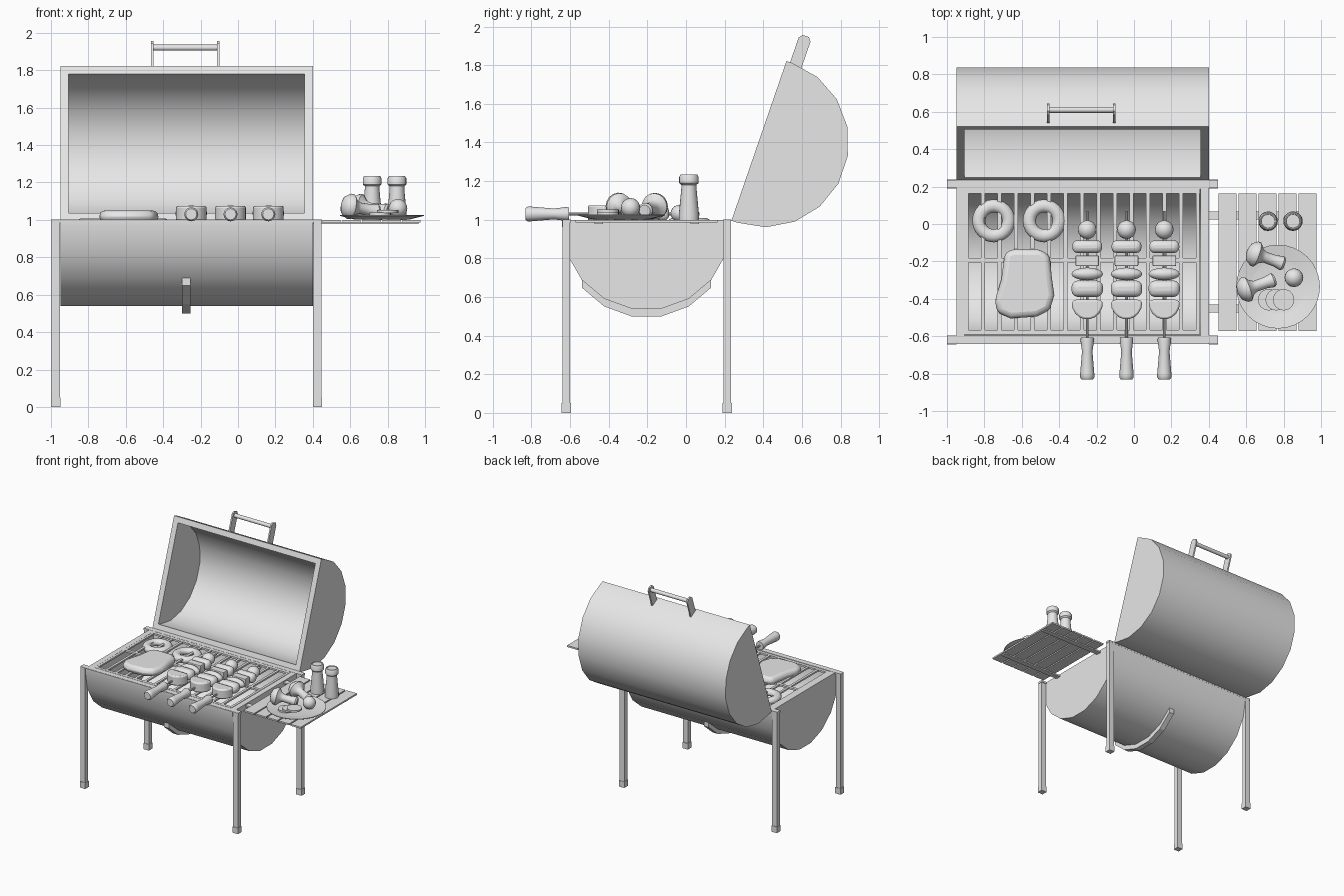
import bpy, bmesh
from math import sin, cos, radians, pi
from mathutils import Vector

cube = bpy.data.objects.get("Cube")
if cube:
    bpy.data.objects.remove(cube)

grey = bpy.data.materials.new("plain grey")
grey.use_nodes = True
GREY = (0.8, 0.8, 0.8, 1)
grey.diffuse_color = GREY
next(n for n in grey.node_tree.nodes if n.type == 'BSDF_PRINCIPLED').inputs["Base Color"].default_value = GREY


def finish(name, bm, smooth=None, bevel=0, segments=2):
    bmesh.ops.recalc_face_normals(bm, faces=bm.faces)
    me = bpy.data.meshes.new(name)
    bm.to_mesh(me)
    bm.free()
    me.materials.append(grey)
    ob = bpy.data.objects.new(name, me)
    bpy.context.collection.objects.link(ob)
    if bevel:
        mod = ob.modifiers.new("rounding", 'BEVEL')
        mod.width, mod.segments, mod.limit_method = bevel, segments, 'ANGLE'
    if smooth:
        bpy.ops.object.select_all(action='DESELECT')
        ob.select_set(True)
        bpy.context.view_layer.objects.active = ob
        bpy.ops.object.shade_smooth_by_angle(angle=radians(smooth))
    return ob


def add_box(bm, x, y, z):
    made = bmesh.ops.create_cube(bm, size=1)["verts"]
    for v in made:
        v.co = Vector([(r[0] + r[1]) / 2 + c * (r[1] - r[0]) for r, c in zip((x, y, z), v.co)])


def box(name, x, y, z, **kw):
    bm = bmesh.new()
    add_box(bm, x, y, z)
    return finish(name, bm, **kw)


def prism(name, profile, lo, hi, axis, **kw):
    """Closed profile swept along x (profile in y,z) or z (profile in x,y)."""
    bm = bmesh.new()
    put = (lambda a, b, h: (h, a, b)) if axis == 'x' else (lambda a, b, h: (a, b, h))
    rings = [[bm.verts.new(put(a, b, h)) for a, b in profile] for h in (lo, hi)]
    n = len(profile)
    for r in rings:
        bm.faces.new(r)
    for i in range(n):
        j = (i + 1) % n
        bm.faces.new((rings[0][i], rings[0][j], rings[1][j], rings[1][i]))
    return finish(name, bm, **kw)


def lathe(name, profile, start, direction=(0, 0, 1), sides=16, smooth=40):
    """Turned shape: (radius, distance) pairs along a direction."""
    bm = bmesh.new()
    turn = Vector((0, 0, 1)).rotation_difference(Vector(direction))
    rings = []
    for r, h in profile:
        ring = [Vector((r * cos(2 * pi * k / sides), r * sin(2 * pi * k / sides), h)) for k in range(sides)]
        rings.append([bm.verts.new(turn @ p + Vector(start)) for p in ring])
    for a, b in zip(rings, rings[1:]):
        for k in range(sides):
            j = (k + 1) % sides
            bm.faces.new((a[k], a[j], b[j], b[k]))
    bm.faces.new(rings[0])
    bm.faces.new(rings[-1])
    return finish(name, bm, smooth)


def ball(name, centre, size):
    bm = bmesh.new()
    bmesh.ops.create_uvsphere(bm, u_segments=16, v_segments=10, radius=1)
    for v in bm.verts:
        v.co = Vector([c + s * p for c, s, p in zip(centre, size, v.co)])
    return finish(name, bm, 60)


# Half-barrel shell: rounded trough with walls and a rim
LEFT, RIGHT, R, WALL = -0.95, 0.40, 0.4375, 0.045


def trough_profile(radius):
    arc = [(R - radius * cos(radians(a)), 0.03 + radius * sin(radians(a))) for a in range(0, 181, 20)]
    return [(R - radius, 0)] + arc + [(R + radius, 0)]


def half_barrel(name, place):
    bm = bmesh.new()
    loops = []
    for radius, inset in ((R, 0), (R - WALL, WALL)):
        ends = [[bm.verts.new((x, *place(u, d))) for u, d in trough_profile(radius)]
                for x in (LEFT + inset, RIGHT - inset)]
        for e in ends:
            bm.faces.new(e)
        for i in range(len(ends[0]) - 1):
            bm.faces.new((ends[0][i], ends[0][i + 1], ends[1][i + 1], ends[1][i]))
        loops.append((ends[0][0], ends[0][-1], ends[1][-1], ends[1][0]))
    outer, inner = loops
    for i in range(4):
        j = (i + 1) % 4
        bm.faces.new((outer[i], outer[j], inner[j], inner[i]))
    return finish(name, bm, 30)


def in_bowl(u, d):
    return (u - 0.642, 1 - d)


def in_lid(u, d):
    return (0.235 + 0.326 * u + 0.945 * d, 0.995 + 0.945 * u - 0.326 * d)


half_barrel("bowl", in_bowl)
half_barrel("lid", in_lid)

# Strap under the bowl
under = [in_bowl(u, d) for u, d in trough_profile(R)[3:9]]
prism("bowl_strap", under + [(y, z - 0.04) for y, z in reversed(under)], -0.30, -0.255, 'x')

# Lid handle
for x in (-0.465, -0.112):
    base = [in_lid(0.85, 0.02), in_lid(0.85, 0.085)]
    tip = [in_lid(u, d) for u, d in ((1.01, 0.085), (1.03, 0.07), (1.03, 0.035), (1.01, 0.02))]
    prism("lid_handle_bracket", base + tip, x, x + 0.012, 'x')
bar_y, bar_z = in_lid(0.998, 0.053)
lathe("lid_handle_bar", [(0.016, 0), (0.016, 0.365)], (-0.465, bar_y, bar_z), (1, 0, 0))

# Legs, feet and top rails
for x in (-0.975, 0.425):
    for y in (-0.62, 0.213):
        box("leg", (x - 0.022, x + 0.022), (y - 0.02, y + 0.02), (0, 1))
        box("foot", (x - 0.025, x + 0.025), (y - 0.024, y + 0.024), (0, 0.05))
for y in (-0.616, 0.213):
    box("top_rail", (-1, 0.45), (y - 0.021, y + 0.021), (0.985, 1.001))

# Cooking grate: frame, cross bar and long bars
bm = bmesh.new()
for y in (-0.578, -0.195, 0.175):
    add_box(bm, (-0.906, 0.352), (y - 0.012, y + 0.012), (0.985, 1))
for i in range(15):
    x = -0.896 + i * 0.0883
    add_box(bm, (x - 0.01, x + 0.01), (-0.588, 0.187), (0.986, 0.999))
finish("cooking_grate", bm)

# Side shelf
for i in range(5):
    x = 0.452 + i * 0.107
    box("shelf_plank", (x, x + 0.096), (-0.572, 0.163), (0.987, 1))
for y in (0.045, -0.452):
    box("shelf_support", (0.40, 0.965), (y - 0.022, y + 0.022), (0.977, 0.99))

# Shakers
for x in (0.717, 0.85):
    lathe("shaker", [(0.052, 0), (0.052, 0.03), (0.039, 0.165), (0.039, 0.18), (0.05, 0.19),
                     (0.05, 0.222), (0.043, 0.235), (0.038, 0.235), (0.036, 0.23)], (x, 0.015, 1), sides=20)

# Plate with mushrooms, a small tomato and slices
lathe("plate", [(0.13, 0), (0.15, 0.002), (0.224, 0.02), (0.224, 0.025), (0.15, 0.012), (0.14, 0.01)],
      (0.77, -0.335, 1.001), sides=32)
mushroom = [(0.015, 0), (0.048, 0.012), (0.068, 0.04), (0.068, 0.058), (0.042, 0.078),
            (0.03, 0.1), (0.031, 0.16), (0.039, 0.2), (0.03, 0.212)]
for start, way in (((0.605, -0.145, 1.078), (0.95, -0.33, -0.15)), ((0.555, -0.365, 1.08), (0.95, 0.33, -0.17))):
    lathe("mushroom", mushroom, start, way)
ball("small_tomato", (0.855, -0.287, 1.062), (0.05, 0.05, 0.05))
for i in range(3):
    lathe("vegetable_slice", [(0.057, 0), (0.057, 0.014)], (0.72 + 0.04 * i, -0.405, 1.012 + 0.013 * i), sides=24)

# Skewers
for x in (-0.25, -0.04, 0.162):
    lathe("skewer_rod", [(0.007, 0), (0.007, 0.70)], (x, -0.63, 1.03), (0, 1, 0), sides=8)
    lathe("skewer_handle", [(0.03, 0), (0.038, 0.012), (0.038, 0.03), (0.028, 0.15), (0.036, 0.21), (0.034, 0.225)],
          (x, -0.832, 1.03), (0, 1, 0), sides=12)
    ball("skewer_tomato", (x, -0.03, 1.033), (0.05, 0.05, 0.045))
    box("skewer_meat", (x - 0.08, x + 0.08), (-0.155, -0.087), (0.995, 1.07), bevel=0.028, segments=3, smooth=40)
    box("skewer_block", (x - 0.063, x + 0.063), (-0.225, -0.168), (1.0, 1.065), bevel=0.006)
    ball("skewer_pepper", (x, -0.267, 1.035), (0.084, 0.034, 0.04))
    box("skewer_meat", (x - 0.084, x + 0.084), (-0.39, -0.302), (0.995, 1.075), bevel=0.034, segments=3, smooth=40)
    half = [(x - 0.084 * cos(radians(a)), -0.42 - 0.09 * sin(radians(a))) for a in range(0, 181, 20)]
    prism("skewer_half_onion", half + [(x + 0.07, -0.405), (x - 0.07, -0.405)], 0.995, 1.075, 'z',
          bevel=0.02, smooth=40)

# Rings lying in the grate
for x in (-0.75, -0.48):
    bm = bmesh.new()
    rows = []
    for i in range(24):
        a = 2 * pi * i / 24
        row = []
        for k in range(10):
            b = 2 * pi * k / 10
            r = 0.08 + 0.035 * cos(b)
            row.append(bm.verts.new((x + r * cos(a), 0.017 + r * sin(a), 0.982 + 0.028 * sin(b))))
        rows.append(row)
    for i in range(24):
        p, q = rows[i], rows[(i + 1) % 24]
        for k in range(10):
            j = (k + 1) % 10
            bm.faces.new((p[k], q[k], q[j], p[j]))
    finish("food_ring", bm, 60)

# Steak
steak = [(-0.69, -0.15), (-0.64, -0.135), (-0.50, -0.135), (-0.45, -0.17), (-0.44, -0.28), (-0.426, -0.38),
         (-0.45, -0.46), (-0.52, -0.495), (-0.66, -0.505), (-0.73, -0.475), (-0.745, -0.41), (-0.71, -0.30)]
prism("steak", steak, 0.985, 1.05, 'z', bevel=0.03, segments=3, smooth=50)
